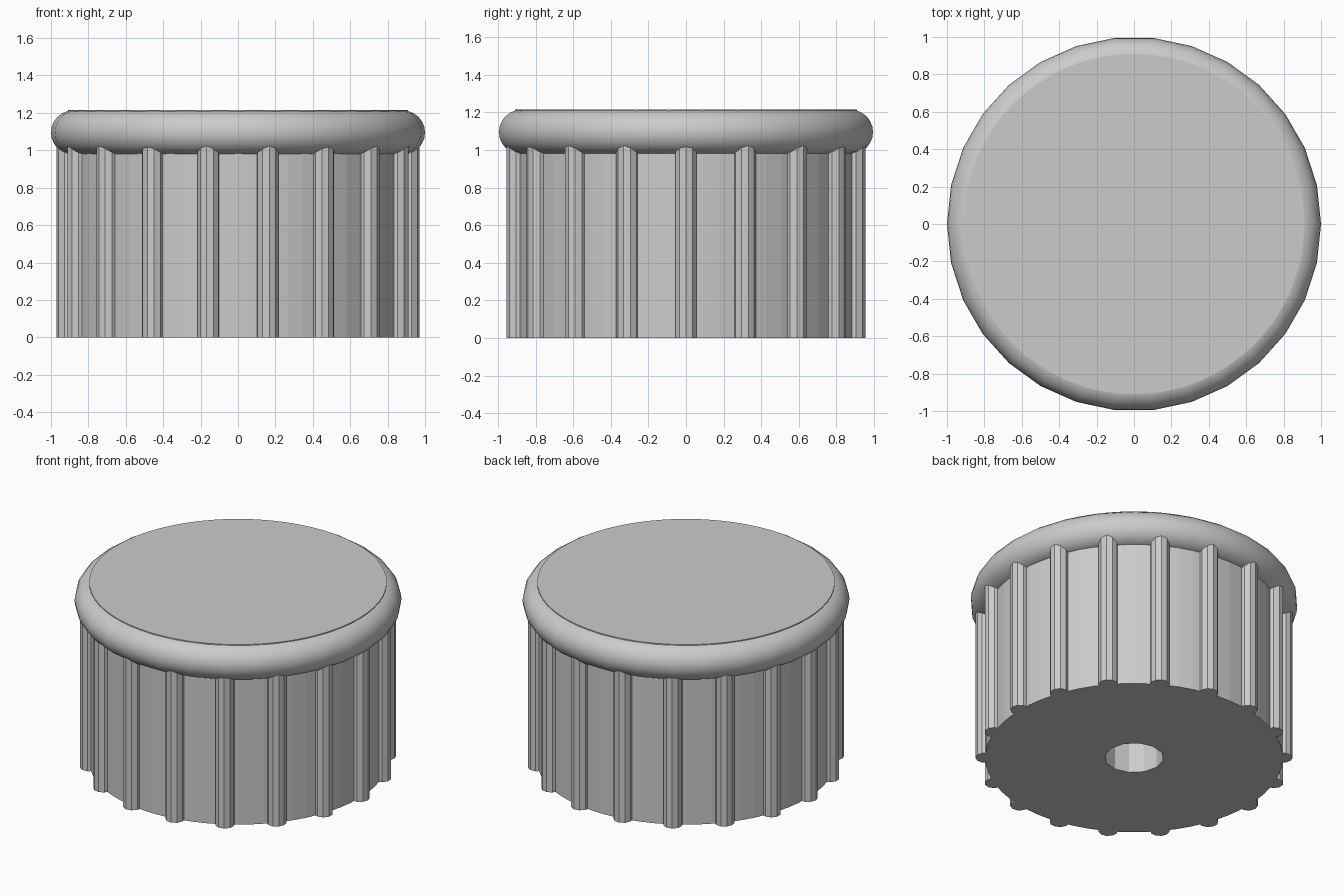
import bpy, bmesh
from math import cos, sin, pi, tau, radians

cube = bpy.data.objects.get("Cube")
if cube:
    bpy.data.objects.remove(cube, do_unlink=True)

grey = bpy.data.materials.new("light grey")
grey.use_nodes = True
grey.diffuse_color = (0.6, 0.6, 0.6, 1)
grey.node_tree.nodes["Principled BSDF"].inputs["Base Color"].default_value = (0.6, 0.6, 0.6, 1)

BODY_R, TOP = 0.91, 1.215


def add_object(name, bm):
    bmesh.ops.recalc_face_normals(bm, faces=bm.faces)
    mesh = bpy.data.meshes.new(name)
    bm.to_mesh(mesh)
    bm.free()
    mesh.materials.append(grey)
    obj = bpy.data.objects.new(name, mesh)
    bpy.context.collection.objects.link(obj)
    return obj


def prism(bm, sides, radius, z0, z1, x=0, y=0, turn=0):
    """Closed upright prism."""
    rings = [[bm.verts.new((x + radius * cos(turn + tau * i / sides),
                            y + radius * sin(turn + tau * i / sides), z))
              for i in range(sides)] for z in (z0, z1)]
    bm.faces.new(rings[0])
    bm.faces.new(rings[1])
    for i in range(sides):
        j = (i + 1) % sides
        bm.faces.new((rings[0][i], rings[0][j], rings[1][j], rings[1][i]))


# Knob body with a blind shaft hole cut in the underside
bm = bmesh.new()
prism(bm, 64, BODY_R, 0, TOP)
body = add_object("knob_body", bm)

bm = bmesh.new()
prism(bm, 12, 0.18, -0.1, 0.8)
cutter = add_object("shaft_hole_cutter", bm)
cutter.hide_render = True
cutter.hide_set(True)
hole = body.modifiers.new("shaft_hole", "BOOLEAN")
hole.object = cutter
hole.operation = "DIFFERENCE"
hole.solver = "EXACT"

# Eighteen upright grip ridges
bm = bmesh.new()
for i in range(18):
    a = radians(20 * i)
    prism(bm, 10, 0.06, 0, 1.1, BODY_R * cos(a), BODY_R * sin(a), a)
add_object("grip_ridges", bm)

# Rounded rim around the top
bpy.ops.mesh.primitive_torus_add(major_segments=30, minor_segments=24,
                                 major_radius=0.882, minor_radius=0.118,
                                 location=(0, 0, 1.095))
rim = bpy.context.object
rim.name = "rounded_rim"
rim.data.materials.append(grey)
bpy.ops.object.shade_smooth_by_angle(angle=radians(40))
